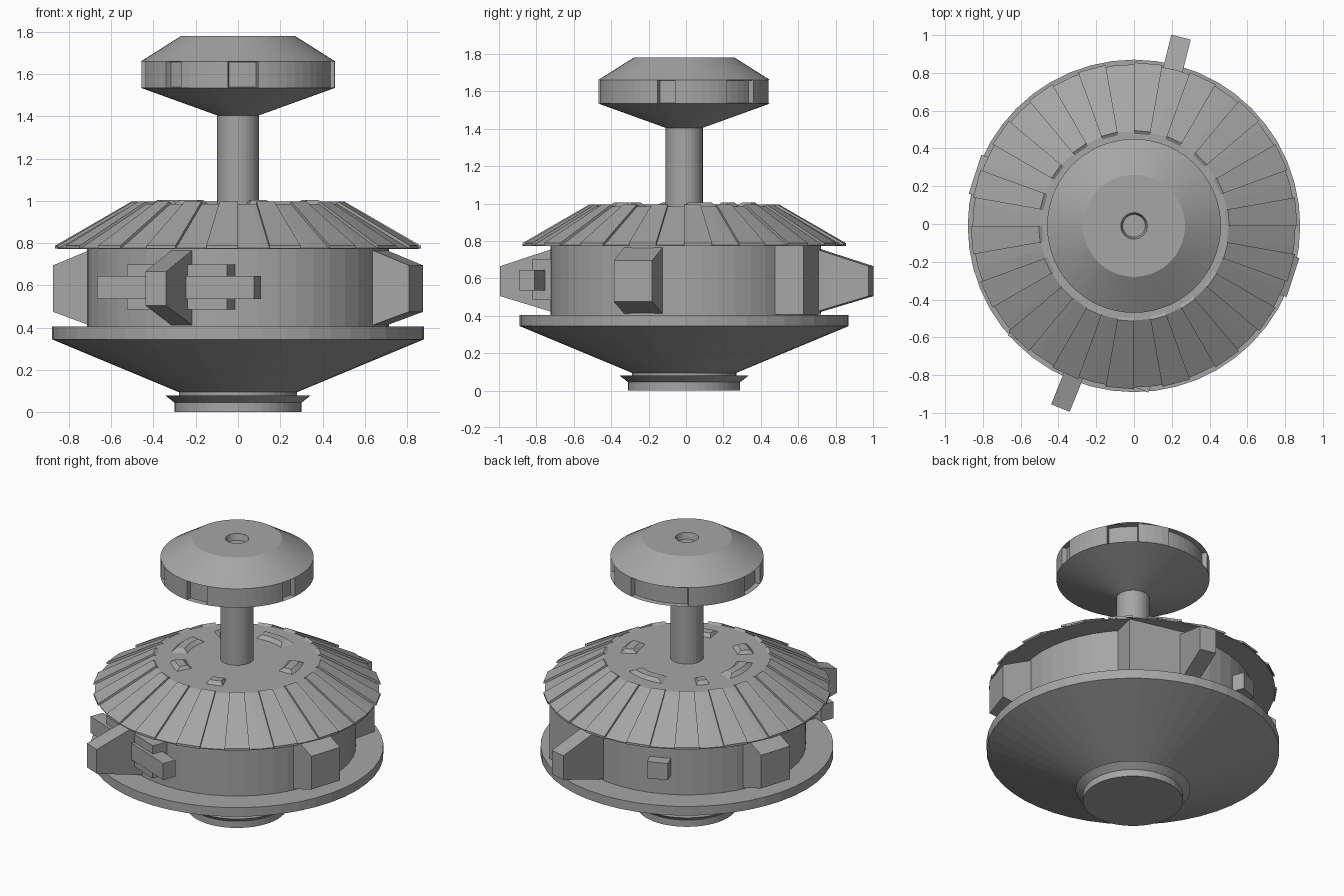
import bpy, bmesh
from math import sin, cos, radians, degrees, atan2, pi
from mathutils import Matrix

cube = bpy.data.objects.get("Cube")
if cube:
    bpy.data.objects.remove(cube, do_unlink=True)

AXIS_Y = -0.01
GREY = (0.38, 0.38, 0.38, 1)
mat = bpy.data.materials.new("hull grey")
mat.use_nodes = True
mat.diffuse_color = GREY
mat.node_tree.nodes["Principled BSDF"].inputs["Base Color"].default_value = GREY


def finish(name, bm):
    bmesh.ops.recalc_face_normals(bm, faces=bm.faces)
    mesh = bpy.data.meshes.new(name)
    bm.to_mesh(mesh)
    bm.free()
    mesh.materials.append(mat)
    obj = bpy.data.objects.new(name, mesh)
    obj.location.y = AXIS_Y
    bpy.context.collection.objects.link(obj)
    return obj


def lathe_bm(profile, seg):
    """Revolve (radius, height) points and cap both ends."""
    bm = bmesh.new()
    rings = [[bm.verts.new((r * cos(2 * pi * i / seg), r * sin(2 * pi * i / seg), z))
              for i in range(seg)] for r, z in profile]
    for a, b in zip(rings, rings[1:]):
        for i in range(seg):
            j = (i + 1) % seg
            bm.faces.new((a[i], a[j], b[j], b[i]))
    bm.faces.new(rings[0][::-1])
    bm.faces.new(rings[-1])
    return bm


def lathe(name, profile, seg=48):
    return finish(name, lathe_bm(profile, seg))


def bridge(bm, lower, upper):
    """Close a solid between two matching loops of points."""
    a = [bm.verts.new(p) for p in lower]
    b = [bm.verts.new(p) for p in upper]
    bm.faces.new(a[::-1])
    bm.faces.new(b)
    n = len(a)
    for i in range(n):
        j = (i + 1) % n
        bm.faces.new((a[i], a[j], b[j], b[i]))


def block(name, angle, side, reach, z_in, z_out=None):
    """Box pointing outward at an angle; z_out tapers its outer end."""
    z_out = z_out or z_in
    loops = []
    for n, (z0, z1) in zip(reach, (z_in, z_out)):
        loops.append([(n, t, z) for t, z in
                      ((side[0], z0), (side[1], z0), (side[1], z1), (side[0], z1))])
    bm = bmesh.new()
    bridge(bm, *loops)
    bm.transform(Matrix.Rotation(radians(angle), 4, 'Z'))
    return finish(name, bm)


def arc_loop(a0, a1, r0, r1, z, steps):
    """Outline of a ring sector at one height."""
    angles = [radians(a0 + (a1 - a0) * i / steps) for i in range(steps + 1)]
    return ([(r1 * cos(a), r1 * sin(a), z) for a in angles] +
            [(r0 * cos(a), r0 * sin(a), z) for a in reversed(angles)])


# Foot, flared collar and lower dish
lathe("base_foot", [(0.30, 0), (0.30, 0.045), (0.345, 0.08), (0.28, 0.08), (0.28, 0.10)])
lathe("lower_dish", [(0.28, 0.095), (0.88, 0.345), (0.88, 0.405), (0.70, 0.405)])

# Main drum and roof core
lathe("main_drum", [(0.715, 0.40), (0.715, 0.775)])
lathe("roof_core", [(0.855, 0.772), (0.855, 0.778), (0.50, 0.985)])

# Overlapping roof panels: every other one is raised
bm = bmesh.new()
for i in range(0, 36, 2):
    a0, a1 = radians(i * 10), radians(i * 10 + 10)
    section = [(0.865, 0.774), (0.865, 0.788), (0.505, 0.996), (0.48, 0.98)]
    bridge(bm, *[[(r * cos(a), r * sin(a), z) for r, z in section] for a in (a0, a1)])
finish("roof_panels", bm)

# Bevelled vents on the roof deck: (angle, half span)
bm = bmesh.new()
for angle, half in ((13, 14), (84, 20), (139, 6), (184, 20), (232, 11), (285, 8)):
    bridge(bm, arc_loop(angle - half, angle + half, 0.30, 0.41, 0.98, 5),
           arc_loop(angle - half * 0.7, angle + half * 0.7, 0.33, 0.38, 1.005, 5))
finish("roof_vents", bm)

# Tapered fins around the drum
DRUM = (0.406, 0.772)
for name, angle, half, tip, z_tip in (
        ("back_fin", 76, 0.053, 1.03, (0.505, 0.665)),
        ("front_fin", 248, 0.053, 1.04, (0.505, 0.665)),
        ("right_fin", 162, 0.108, 0.885, (0.475, 0.695)),
        ("left_fin", 342, 0.108, 0.885, (0.475, 0.695))):
    block(name, angle, (-half, half), (0.69, tip), DRUM, z_tip)

# Housings and small thruster blocks beside the fins
block("front_housing", 248, (-0.255, 0.255), (0.5, 0.77), (0.485, 0.70))
block("front_crossbar", 248, (-0.40, 0.40), (0.70, 0.79), (0.535, 0.645))
block("back_housing", 76, (-0.39, 0.0), (0.5, 0.755), DRUM)
block("back_thruster", 112, (-0.065, 0.065), (0.6, 0.79), (0.535, 0.645))

# Neck
lathe("neck", [(0.10, 0.97), (0.10, 1.42)], 32)

# Upper pod with a socket in its top and recessed windows in its band
bm = lathe_bm([(0.10, 1.405), (0.46, 1.535), (0.46, 1.66), (0.27, 1.78),
               (0.07, 1.78), (0.06, 1.74)], 60)
bmesh.ops.recalc_face_normals(bm, faces=bm.faces)
windows = ((264, 282), (342, 354), (30, 54), (78, 126), (174, 198), (222, 234))
band = [f for f in bm.faces if abs(f.normal.z) < 0.1 and f.calc_center_median().xy.length > 0.4]
for a0, a1 in windows:
    pane = []
    for f in band:
        c = f.calc_center_median()
        if a0 < degrees(atan2(c.y, c.x)) % 360 < a1:
            pane.append(f)
    bmesh.ops.inset_region(bm, faces=pane, thickness=0.003, depth=0, use_even_offset=True)
    for v in {v for f in pane for v in f.verts}:
        v.co.x *= 0.93
        v.co.y *= 0.93
finish("upper_pod", bm)
